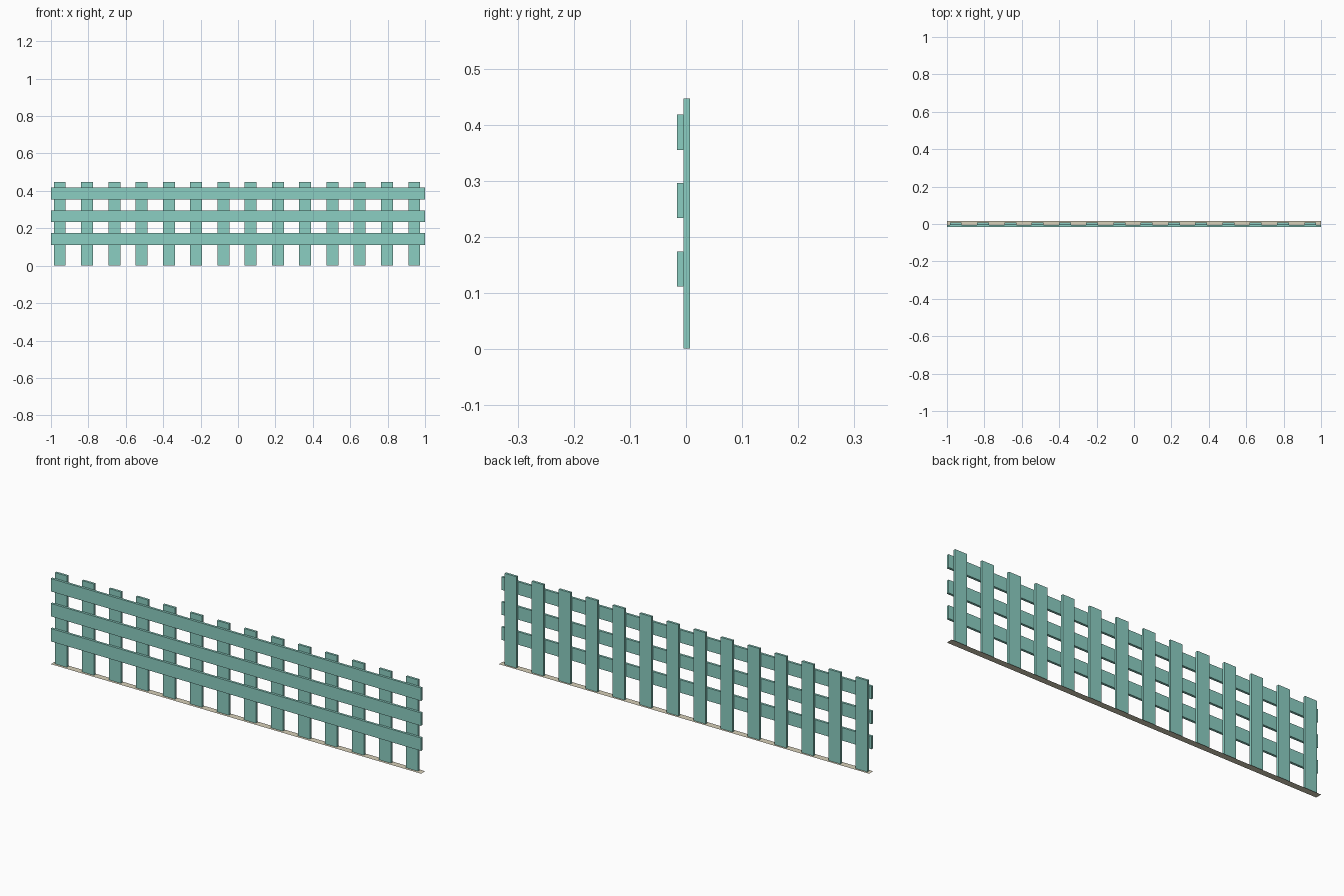
import bpy

if "Cube" in bpy.data.objects:
    bpy.data.objects.remove(bpy.data.objects["Cube"])


def material(name, color):
    m = bpy.data.materials.new(name)
    m.diffuse_color = color
    m.use_nodes = True
    m.node_tree.nodes["Principled BSDF"].inputs["Base Color"].default_value = m.diffuse_color
    return m


paint = material("teal_paint", (0.26, 0.62, 0.54, 1))
sand = material("beige_ground", (0.68, 0.63, 0.48, 1))


def box(name, x, y, z, mat):
    """Box from (min, max) pairs along each axis."""
    bpy.ops.mesh.primitive_cube_add(size=1)
    o = bpy.context.object
    o.name = name
    o.location = [sum(r) / 2 for r in (x, y, z)]
    o.scale = [r[1] - r[0] for r in (x, y, z)]
    bpy.ops.object.transform_apply(location=False, rotation=False, scale=True)
    o.data.materials.append(mat)
    return o


# Upright pickets
COUNT, FIRST, STEP, WIDTH = 14, -0.953, 0.1458, 0.064
for i in range(COUNT):
    cx = FIRST + i * STEP
    box(f"picket_{i + 1}", (cx - WIDTH / 2, cx + WIDTH / 2),
        (-0.0045, 0.007), (0.001, 0.447), paint)

# Horizontal rails on the front
for name, z in (("lower", 0.1427), ("middle", 0.265), ("upper", 0.3868)):
    box(f"{name}_rail", (-1, 1), (-0.016, -0.0045), (z - 0.0315, z + 0.0315), paint)

# Flat ground strip beneath the pickets
bpy.ops.mesh.primitive_plane_add(size=1)
strip = bpy.context.object
strip.name = "ground_strip"
strip.scale = (2, 0.032, 1)
bpy.ops.object.transform_apply(location=False, rotation=False, scale=True)
strip.data.materials.append(sand)
